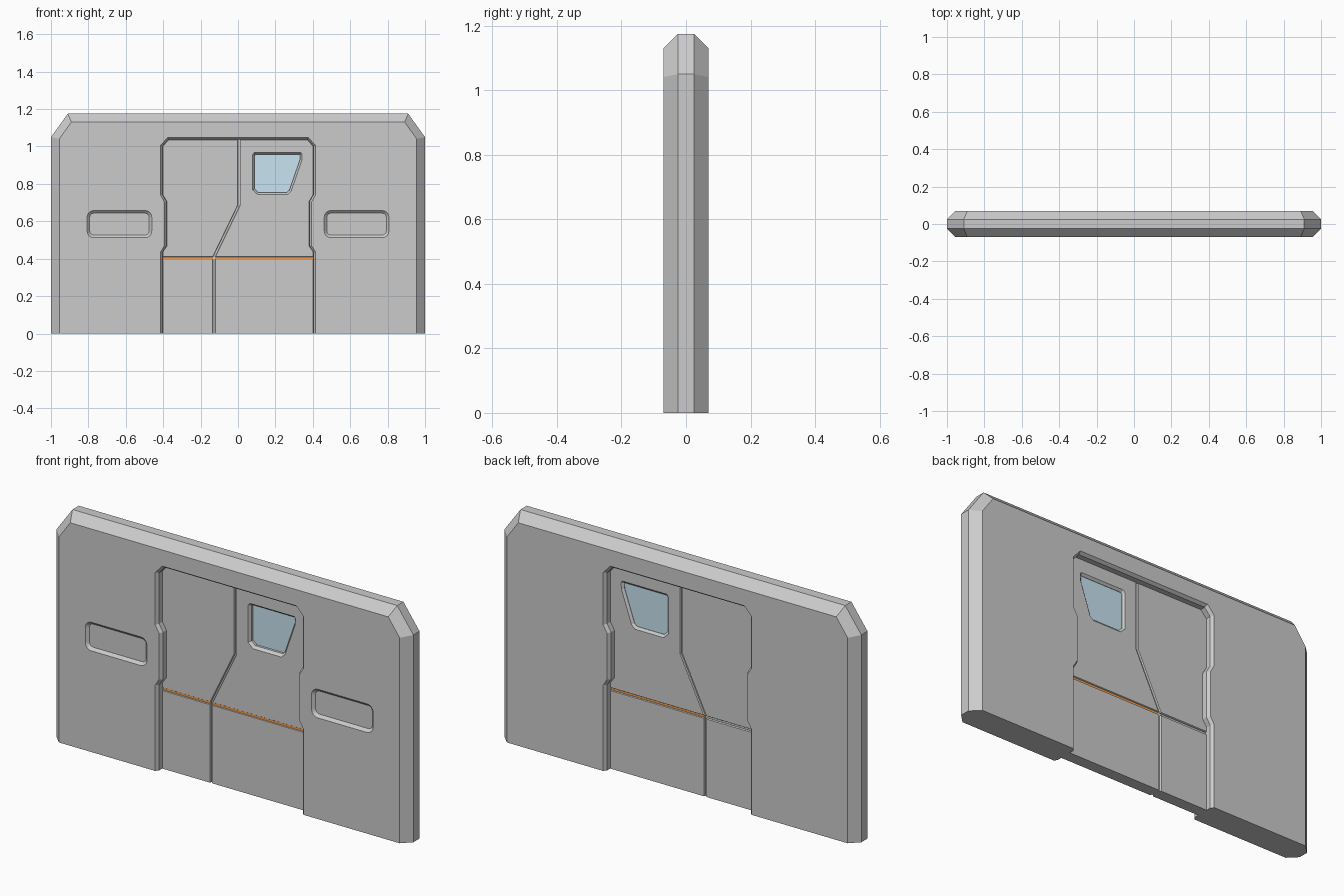
import bpy, bmesh
from math import sin, cos, pi
from mathutils import Vector

if "Cube" in bpy.data.objects:
    bpy.data.objects.remove(bpy.data.objects["Cube"])


def inset(pts, d):
    """Mitred inset of an x/z polygon (negative d grows it)."""
    v = [Vector(p) for p in pts]
    n = len(v)
    area = sum(v[i].x * v[(i + 1) % n].y - v[(i + 1) % n].x * v[i].y for i in range(n))
    s = 1 if area > 0 else -1
    out = []
    for i in range(n):
        a = (v[i] - v[i - 1]).normalized()
        b = (v[(i + 1) % n] - v[i]).normalized()
        na, nb = Vector((-a.y, a.x)) * s, Vector((-b.y, b.x)) * s
        p = v[i] + (na + nb) * d / (1 + na.dot(nb))
        out.append((p.x, p.y))
    return out


def floor(pts, z=0):
    """Keep the bottom points of an inset outline on the floor."""
    return [(x, z if q < 0.1 else q) for x, q in pts]


def loft(name, rings, color=None):
    """Skin x/z outlines placed at increasing y, capped at both ends."""
    bm = bmesh.new()
    rows = [[bm.verts.new((x, y, z)) for x, z in pts] for y, pts in rings]
    bm.faces.new(rows[0])
    bm.faces.new(rows[-1])
    n = len(rows[0])
    for a, b in zip(rows, rows[1:]):
        for i in range(n):
            j = (i + 1) % n
            bm.faces.new((a[i], a[j], b[j], b[i]))
    bmesh.ops.recalc_face_normals(bm, faces=bm.faces)
    me = bpy.data.meshes.new(name)
    bm.to_mesh(me)
    bm.free()
    ob = bpy.data.objects.new(name, me)
    bpy.context.collection.objects.link(ob)
    if color:
        mat = bpy.data.materials.new(name)
        mat.diffuse_color = (*color, 1)
        mat.use_nodes = True
        mat.node_tree.nodes["Principled BSDF"].inputs["Base Color"].default_value = mat.diffuse_color
        me.materials.append(mat)
    return ob


def cut(ob, rings):
    """Subtract a lofted solid."""
    cutter = loft("cutter", rings)
    cutter.hide_render = True
    m = ob.modifiers.new("cut", 'BOOLEAN')
    m.operation, m.solver, m.object = 'DIFFERENCE', 'EXACT', cutter
    bpy.context.view_layer.objects.active = ob
    bpy.ops.object.modifier_apply(modifier=m.name)
    bpy.data.objects.remove(cutter)


def mirrored(half):
    return half + [(-x, z) for x, z in reversed(half)]


def rounded(cx, cz, w, h, r):
    pts = []
    for k, (sx, sz) in enumerate([(1, 1), (-1, 1), (-1, -1), (1, -1)]):
        for i in range(5):
            a = (k + i / 4) * pi / 2
            pts.append((cx + sx * (w / 2 - r) + r * cos(a), cz + sz * (h / 2 - r) + r * sin(a)))
    return pts


# Wall slab with chamfered rim
rim = mirrored([(-1, 0), (-1, 1.05), (-0.91, 1.175)])
face = mirrored([(-0.955, 0), (-0.955, 1.041), (-0.891, 1.13)])
wall = loft("wall", [(-0.07, face), (-0.025, rim), (0.025, rim), (0.07, face)])

# Stepped doorway with bevelled edges
side = [(-0.415, 0), (-0.415, 0.435), (-0.393, 0.47), (-0.393, 0.703),
        (-0.415, 0.74), (-0.415, 1.005), (-0.376, 1.048)]
outer = mirrored(side)
inner = inset(outer, 0.011)
big = floor(outer, -0.1)
cut(wall, [(-0.1, big), (-0.07, big), (-0.055, floor(inner, -0.1)),
           (0.055, floor(inner, -0.1)), (0.07, big), (0.1, big)])

# Shallow rounded recesses on the front only
for s in (-1, 1):
    o = rounded(s * 0.634, 0.585, 0.346, 0.145, 0.035)
    cut(wall, [(-0.09, o), (-0.07, o), (-0.057, inset(o, 0.014))])

# Door core behind the panel gaps
core = loft("door_core", [(-0.021, floor(inset(outer, 0.005))), (0.021, floor(inset(outer, 0.005)))])

# Raised door panels on both sides of the zigzag split
edge = floor(inner)[2:7]
left_top = [(-0.404, 0.409), (-0.404, 0.438)] + edge + [(0, 1.037), (0, 0.687), (-0.134, 0.409)]
right_top = [(0.404, 0.409), (0.404, 0.438)] + [(-x, z) for x, z in edge] + [
    (0.01, 1.037), (0.01, 0.685), (-0.123, 0.409)]
left_low = [(-0.404, 0), (-0.404, 0.397), (-0.134, 0.397), (-0.134, 0)]
right_low = [(-0.123, 0), (-0.123, 0.397), (0.404, 0.397), (0.404, 0)]
panels = {}
for name, p in (("left_upper", left_top), ("right_upper", right_top),
                ("left_lower", left_low), ("right_lower", right_low)):
    small = floor(inset(p, 0.002))
    panels[name] = loft("door_panel_" + name, [(-0.03, small), (-0.027, p), (0.027, p), (0.03, small)])

# Window opening with sloped reveal, and its glass
win = [(0.077, 0.955), (0.088, 0.968), (0.336, 0.968), (0.343, 0.958), (0.341, 0.925),
       (0.284, 0.76), (0.264, 0.743), (0.105, 0.743), (0.077, 0.768)]
pane = inset(win, 0.011)
for ob in (core, panels["right_upper"]):
    cut(ob, [(-0.05, win), (-0.03, win), (-0.016, pane), (0.02, pane), (0.03, win), (0.05, win)])
loft("window_glass", [(-0.004, inset(win, 0.009)), (0.018, inset(win, 0.009))], (0.58, 0.77, 0.88))


# Orange stripes set in the horizontal gap
def bar(x0, x1):
    return [(x0, 0.396), (x1, 0.396), (x1, 0.41), (x0, 0.41)]


orange = (0.9, 0.33, 0.07)
loft("stripe_left", [(-0.025, bar(-0.404, -0.134)), (0.0, bar(-0.404, -0.134))], orange)
loft("stripe_right", [(-0.027, bar(-0.123, 0.404)), (0.024, bar(-0.123, 0.404))], orange)
